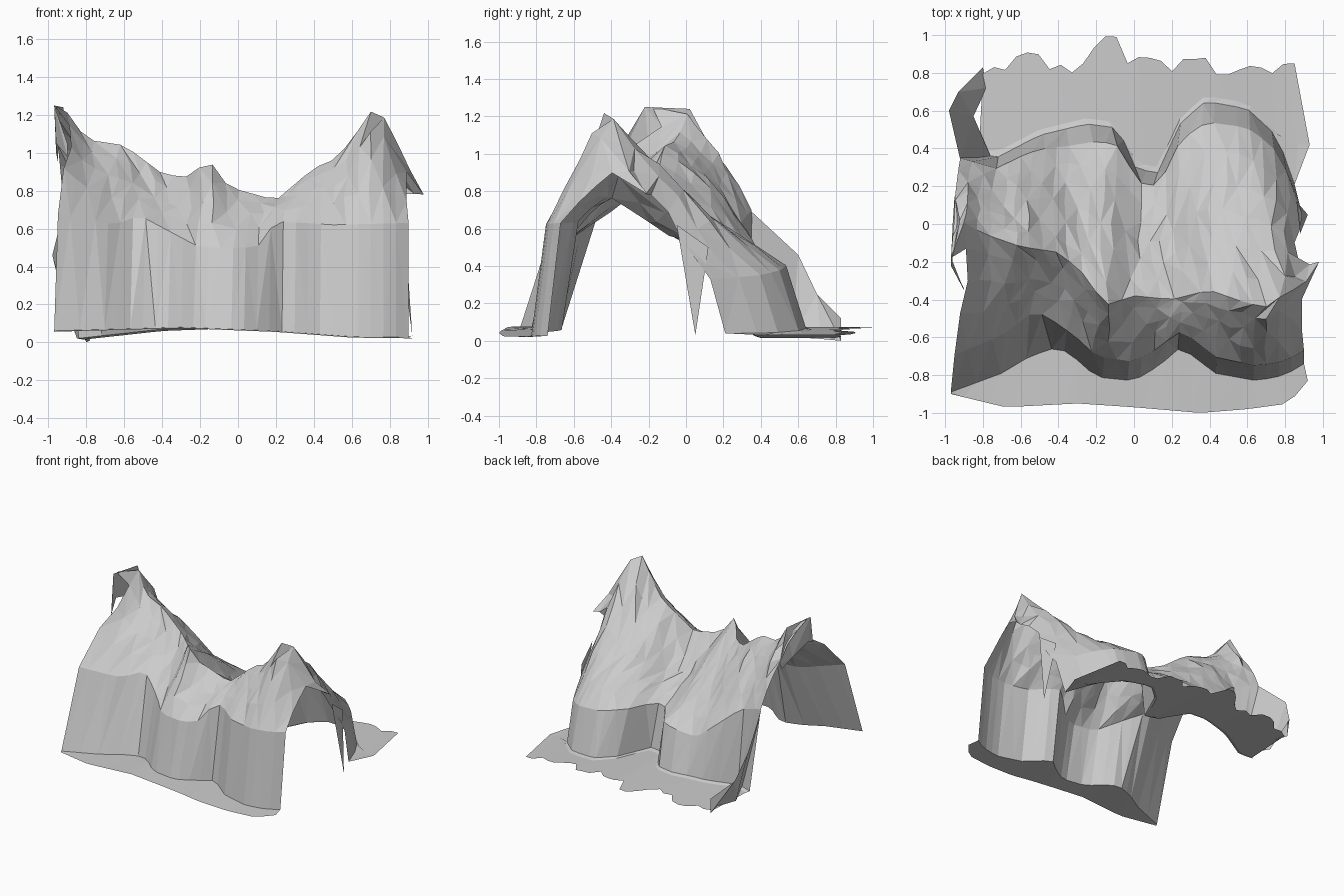
import bpy, random

if "Cube" in bpy.data.objects:
    bpy.data.objects.remove(bpy.data.objects["Cube"])

random.seed(4)


def curve(pts):
    """Piecewise-linear lookup through (x, value) points."""
    def f(x):
        if x <= pts[0][0]:
            return pts[0][1]
        for (a, va), (b, vb) in zip(pts, pts[1:]):
            if x <= b:
                return va + (vb - va) * (x - a) / (b - a)
        return pts[-1][1]
    return f


def mesh_object(name, verts, faces):
    me = bpy.data.meshes.new(name)
    me.from_pydata(verts, [], faces)
    me.update()
    ob = bpy.data.objects.new(name, me)
    bpy.context.collection.objects.link(ob)
    return ob


def skin(name, rows):
    """Triangulated flat-faced sheet through rows of equal length."""
    n = len(rows[0])
    faces = []
    for r in range(len(rows) - 1):
        for c in range(n - 1):
            a, b = r * n + c, r * n + c + 1
            d, e = a + n, b + n
            if (r + c) % 2:
                faces += [(a, b, e), (a, e, d)]
            else:
                faces += [(a, b, d), (b, e, d)]
    return mesh_object(name, [v for row in rows for v in row], faces)


# Profiles along x: ground outline, cliff tops and ridge
front_edge = curve([(-.97, -.9), (-.68, -.97), (-.3, -.95), (0, -.97), (.35, -1),
                    (.6, -.98), (.82, -.95), (.92, -.83)])
front_foot = curve([(-.97, -.89), (-.7, -.79), (-.55, -.7), (-.4, -.65), (-.3, -.72),
                    (-.2, -.81), (0, -.83), (.15, -.74), (.22, -.66), (.3, -.69),
                    (.43, -.79), (.65, -.83), (.8, -.8), (.9, -.74)])
front_inset = curve([(-.97, .19), (-.7, .2), (-.52, .23), (-.4, .12), (0, .1), (.9, .07)])
front_cliff = curve([(-.97, .68), (-.65, .62), (-.52, .67), (-.2, .5), (.1, .5),
                     (.2, .64), (.5, .62), (.9, .63)])
ridge_y = curve([(-.98, -.22), (-.92, .02), (-.8, -.05), (-.6, -.12), (-.4, -.15),
                 (-.28, -.25), (-.15, -.43), (0, -.38), (.2, -.4), (.4, -.35),
                 (.6, -.42), (.71, -.44), (.78, -.38), (.9, -.32), (.98, -.2)])
ridge_z = curve([(-.97, 1.25), (-.92, 1.24), (-.8, 1.07), (-.6, 1.04), (-.4, .89),
                 (-.28, .87), (-.15, .96), (-.05, .82), (.2, .75), (.4, .92),
                 (.52, .97), (.6, 1.07), (.71, 1.23), (.78, 1.18), (.88, .97), (.97, .78)])
back_foot = curve([(-.92, .4), (-.73, .35), (-.5, .47), (-.25, .53), (-.1, .51), (-.04, .42),
                   (.01, .29), (.14, .27), (.18, .39), (.25, .54), (.38, .65),
                   (.6, .61), (.73, .49), (.8, .36), (.86, .18)])
back_inset = curve([(-.92, .05), (-.6, .06), (-.3, .1), (0, .07), (.15, .07), (.35, .11),
                    (.6, .1), (.85, .05)])
back_cliff = curve([(-.92, .7), (-.7, .62), (-.38, .35), (-.1, .4), (.1, .42),
                    (.3, .42), (.6, .38), (.85, .33)])
front_z = curve([(-1, .06), (-.3, .08), (.2, .06), (.6, .03), (1, .025)])
back_z = curve([(-.9, .005), (-.4, .06), (0, .075), (.4, .06), (.8, .03)])
front_bulge = curve([(-.95, .1), (-.7, .03), (-.5, -.02), (-.2, -.01), (.1, .02), (.9, .02)])
back_bulge = curve([(-.95, .06), (-.4, .05), (-.2, .02), (.05, -.04), (.2, -.02),
                    (.5, .02), (.9, .0)])

N = 29


def row(left, right, point, jitter=0.0):
    out = []
    for i in range(N):
        x = left + (right - left) * i / (N - 1)
        y, z = point(x)
        if jitter and 0 < i < N - 1:
            x += random.uniform(-1, 1) * jitter
            y += random.uniform(-1.5, 1.5) * jitter
            z += random.uniform(-.8, .8) * jitter
        out.append((x, y, z))
    return out


def f_top(x):
    return front_foot(x) + front_inset(x), front_cliff(x)


def ridge(x):
    return ridge_y(x), ridge_z(x)


def b_top(x):
    return back_foot(x) - back_inset(x), back_cliff(x)


def between(p, q, t, bulge):
    def f(x):
        (ya, za), (yb, zb) = p(x), q(x)
        return ya + (yb - ya) * t, za + (zb - za) * t + bulge(x) * 4 * t * (1 - t)
    return f


# Front ground strip, cliff and slope up to the ridge
rows = [row(-.97, .92, lambda x: (front_edge(x), front_z(x) - .005)),
        row(-.97, .9, lambda x: (front_foot(x), front_z(x))),
        row(-.95, .9, f_top)]
for t, l, r in [(.3, -.92, .89), (.55, -.88, .89), (.8, -.89, .89)]:
    rows.append(row(l, r, between(f_top, ridge, t, front_bulge), .009))
rows.append(row(-.97, .98, ridge))

# Back slope down to the rear cliff
for t, l, r in [(.15, -.96, .93), (.32, -.95, .87), (.49, -.95, .85),
                (.66, -.94, .88), (.83, -.93, .89)]:
    rows.append(row(l, r, between(ridge, b_top, t, back_bulge), .009))
rows.append(row(-.92, .87, b_top))
rows.append(row(-.84, .85, lambda x: (back_foot(x), back_z(x) + .01)))

# Rear ground with ragged edge
back_edge = curve([(-.8, .82), (-.62, .89), (-.3, .84), (-.2, .91), (-.12, 1.0),
                   (-.03, .87), (.1, .84), (.85, .84)])
rows.append(row(-.82, .93, lambda x: (max(.42, back_foot(x) + .03) if x > .7
                                      else back_foot(x) + .03, back_z(x))))
rows.append([(x, y + .03 if abs(x + .12) < .06 else y + random.uniform(-.05, .04), z)
             for x, y, z in row(-.8, .85, lambda x: (back_edge(x), back_z(x)))])
skin("mountain_terrain", rows)

# Outward-leaning flap at the rear left corner
skin("rear_left_flap", [
    [(-.76, .36, .04), (-.85, .57, .02), (-.78, .72, .01), (-.8, .83, 0)],
    [(-.92, .34, .7), (-.98, .6, .46), (-.93, .7, .25), (-.8, .83, .12)]])

# Thin sliver hanging from the right opening
mesh_object("right_sliver", [(.88, -.05, .62), (.92, .05, .03), (.86, .12, .5)], [(0, 1, 2)])

# Ragged lip below the left summit
skin("left_lip", [
    [(-.9, -.34, 1.05), (-.97, -.22, 1.25), (-.92, .02, 1.24), (-.95, .15, 1.0)],
    [(-.9, -.35, .98), (-.96, -.2, 1.05), (-.96, 0, 1.0), (-.95, .12, .95)]])
